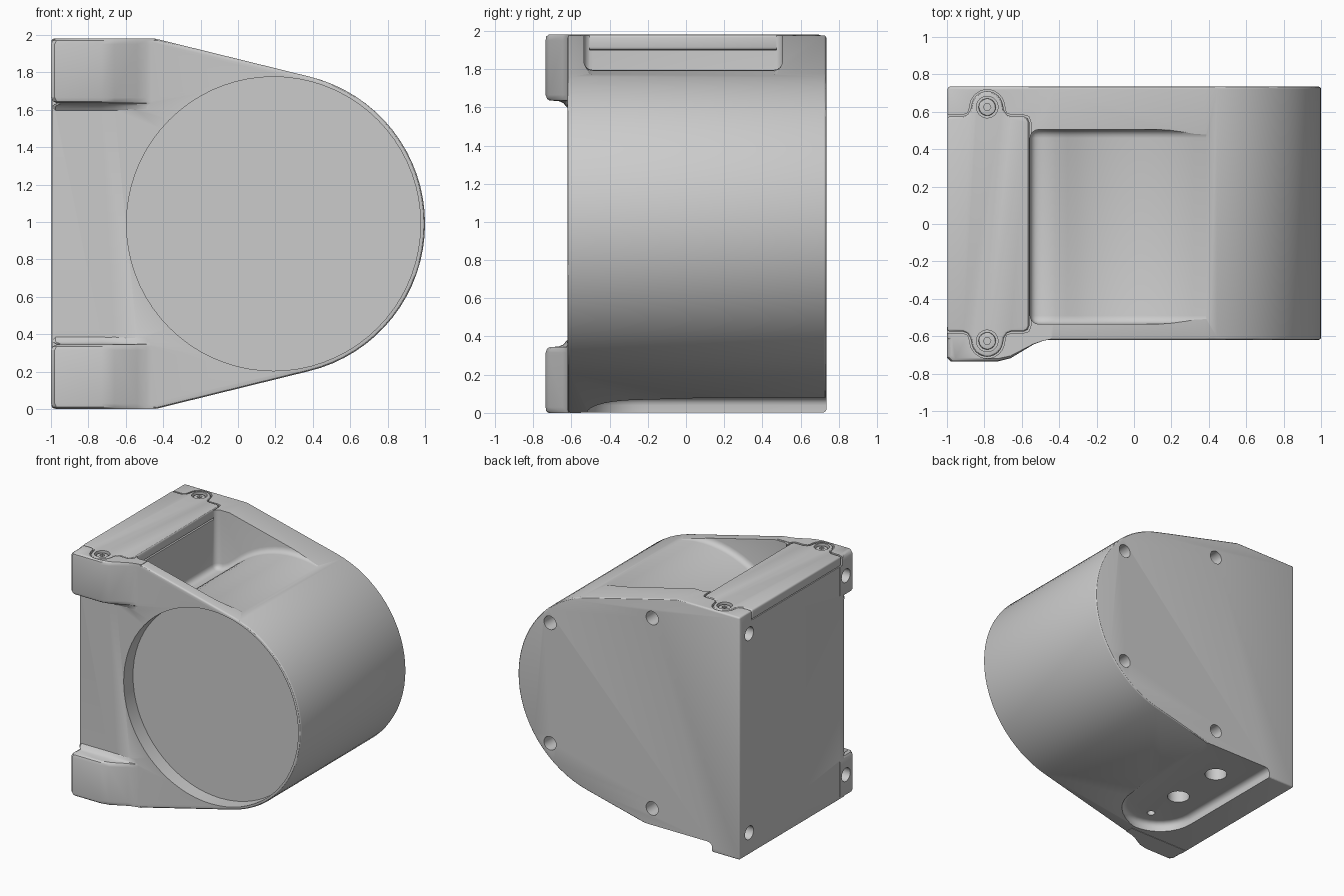
import bpy, bmesh
from math import sin, cos, radians

if "Cube" in bpy.data.objects:
    bpy.data.objects.remove(bpy.data.objects["Cube"])


def mesh_object(name, rings):
    """Loft closed rings of 3D points and cap both ends."""
    bm = bmesh.new()
    loops = [[bm.verts.new(p) for p in ring] for ring in rings]
    n = len(loops[0])
    for a, b in zip(loops, loops[1:]):
        for i in range(n):
            j = (i + 1) % n
            bm.faces.new((a[i], a[j], b[j], b[i]))
    bm.faces.new(loops[0][::-1])
    bm.faces.new(loops[-1])
    bmesh.ops.recalc_face_normals(bm, faces=bm.faces)
    mesh = bpy.data.meshes.new(name)
    bm.to_mesh(mesh)
    bm.free()
    ob = bpy.data.objects.new(name, mesh)
    bpy.context.collection.objects.link(ob)
    return ob


def apply(ob, mod):
    bpy.context.view_layer.objects.active = ob
    bpy.ops.object.modifier_apply(modifier=mod.name)


def prism(name, pts, axis, lo, hi, bevel=0, limit=35, segments=3):
    """Extrude a 2D outline along an axis, with optional rounded edges."""
    place = {"x": lambda u, v, w: (w, u, v),
             "y": lambda u, v, w: (u, w, v),
             "z": lambda u, v, w: (u, v, w)}[axis]
    ob = mesh_object(name, [[place(u, v, w) for u, v in pts] for w in (lo, hi)])
    if bevel:
        m = ob.modifiers.new("round", "BEVEL")
        m.width, m.segments = bevel, segments
        m.limit_method, m.angle_limit = "ANGLE", radians(limit)
        apply(ob, m)
    return ob


def arc(cx, cy, r, a0, a1, n):
    return [(cx + r * cos(radians(a0 + (a1 - a0) * i / n)),
             cy + r * sin(radians(a0 + (a1 - a0) * i / n))) for i in range(n + 1)]


def disc(name, axis, u, v, r, lo, hi, n=24, bevel=0):
    return prism(name, arc(u, v, r, 0, 360, n)[:-1], axis, lo, hi, bevel)


def combine(target, other, op="DIFFERENCE"):
    m = target.modifiers.new("bool", "BOOLEAN")
    m.operation, m.object, m.solver = op, other, "EXACT"
    apply(target, m)
    bpy.data.objects.remove(other)


CX, CZ, R = 0.19, 0.99, 0.81

# Main housing: square back end running tangentially into the drum
profile = [(-0.997, 0.003), (-0.43, 0.003)] + arc(CX, CZ, R, -76.5, 76.5, 32) \
    + [(-0.43, 1.977), (-0.997, 1.977)]
housing = prism("housing", profile, "y", -0.62, 0.735, bevel=0.014)

# Front corner bosses: (height, projection, corner inset), mirrored top to bottom
layers = [(1.585, -0.01, 0.004), (1.605, 0.008, 0.004), (1.622, 0.022, 0.006),
          (1.632, 0.045, 0.03), (1.636, 0.095, 0.03), (1.645, 0.108, 0.01),
          (1.665, 0.115, 0), (1.95, 0.115, 0), (1.97, 0.112, 0.01), (1.98, 0.1, 0.025)]


def boss_section(z, d, inset):
    x, y = -1 + inset, -0.62
    return [(x, -0.55, z), (x, y - d + 0.02, z), (x + 0.02, y - d, z), (-0.73, y - d, z),
            (-0.66, y - 0.85 * d, z), (-0.54, y - 0.22 * d, z), (-0.49, y - 0.05 * d, z),
            (-0.44, -0.615, z), (-0.44, -0.55, z)]


for top in (True, False):
    rings = [boss_section(z if top else 1.98 - z, d, i) for z, d, i in layers]
    combine(housing, mesh_object("boss", rings), "UNION")

# Shallow round recess in the front
combine(housing, disc("recess", "y", CX, CZ, 0.786, -0.8, -0.5, n=72))

# Open pocket behind the lid, its floor following the drum
pocket = [(-0.555, 1.495), (-0.48, 1.50), (-0.42, 1.53)] \
    + arc(CX, CZ, R - 0.004, 132.6, 76, 12) + [(0.6, 1.745), (0.6, 2.25), (-0.555, 2.25)]
combine(housing, prism("pocket", pocket, "y", -0.535, 0.505, bevel=0.045, segments=4))

# Underside cable slot, open at the back and along the slope
slot = [(-0.75, 0.95)] + arc(-0.45, -0.22, 0.3, 180, 360, 16) + [(0.05, 0.95)]
combine(housing, prism("slot", slot, "z", -0.3, 0.08, bevel=0.04, segments=4))
for y, r in ((0.40, 0.085), (-0.05, 0.085), (-0.38, 0.03)):
    combine(housing, disc("slot_hole", "z", -0.49, y, r, -0.1, 0.35))

# Mounting holes in the back and the left side
for s in (-1, 1):
    for x, dz in ((0.71, 0.49), (-0.21, 0.775)):
        combine(housing, disc("back_hole", "y", x, CZ + s * dz, 0.055, 0.55, 0.9))
    for y in (-0.63, 0.61):
        combine(housing, disc("side_hole", "x", y, CZ + s * 0.81, 0.055, -1.2, -0.82))


# Lid outline with a rounded screw ear on each end
def lid_outline(left, o=0.0):
    half = [(left, 0.575 + o), (-0.915, 0.575 + o), (-0.89, 0.585 + o), (-0.874 - o, 0.61)] \
        + arc(-0.785, 0.625, 0.085 + o, 170, 10, 14) \
        + [(-0.696 + o, 0.61), (-0.68, 0.585 + o), (-0.655, 0.575 + o),
           (-0.59, 0.575 + o), (-0.569 + o, 0.566 + o), (-0.56 + o, 0.545)]
    return half + [(x, -y) for x, y in reversed(half)]


combine(housing, prism("lid_seat", lid_outline(-1.1, 0.008), "z", 1.9, 2.2))
lid = prism("lid", lid_outline(-0.998), "z", 1.9005, 1.98, bevel=0.014, limit=45)

# Countersunk lid screws
parts = [housing, lid]
for s, side in ((-1, "front"), (1, "back")):
    combine(lid, disc("countersink", "z", -0.785, s * 0.625, 0.058, 1.945, 2.1))
    screw = disc("lid_screw_" + side, "z", -0.785, s * 0.625, 0.046, 1.94, 1.968, bevel=0.006)
    combine(screw, disc("socket", "z", -0.785, s * 0.625, 0.02, 1.952, 2.1, n=6))
    parts.append(screw)

# Smooth shading with sharp edges kept
for ob in parts:
    bpy.ops.object.select_all(action="DESELECT")
    ob.select_set(True)
    bpy.context.view_layer.objects.active = ob
    bpy.ops.object.shade_smooth_by_angle(angle=radians(30))
